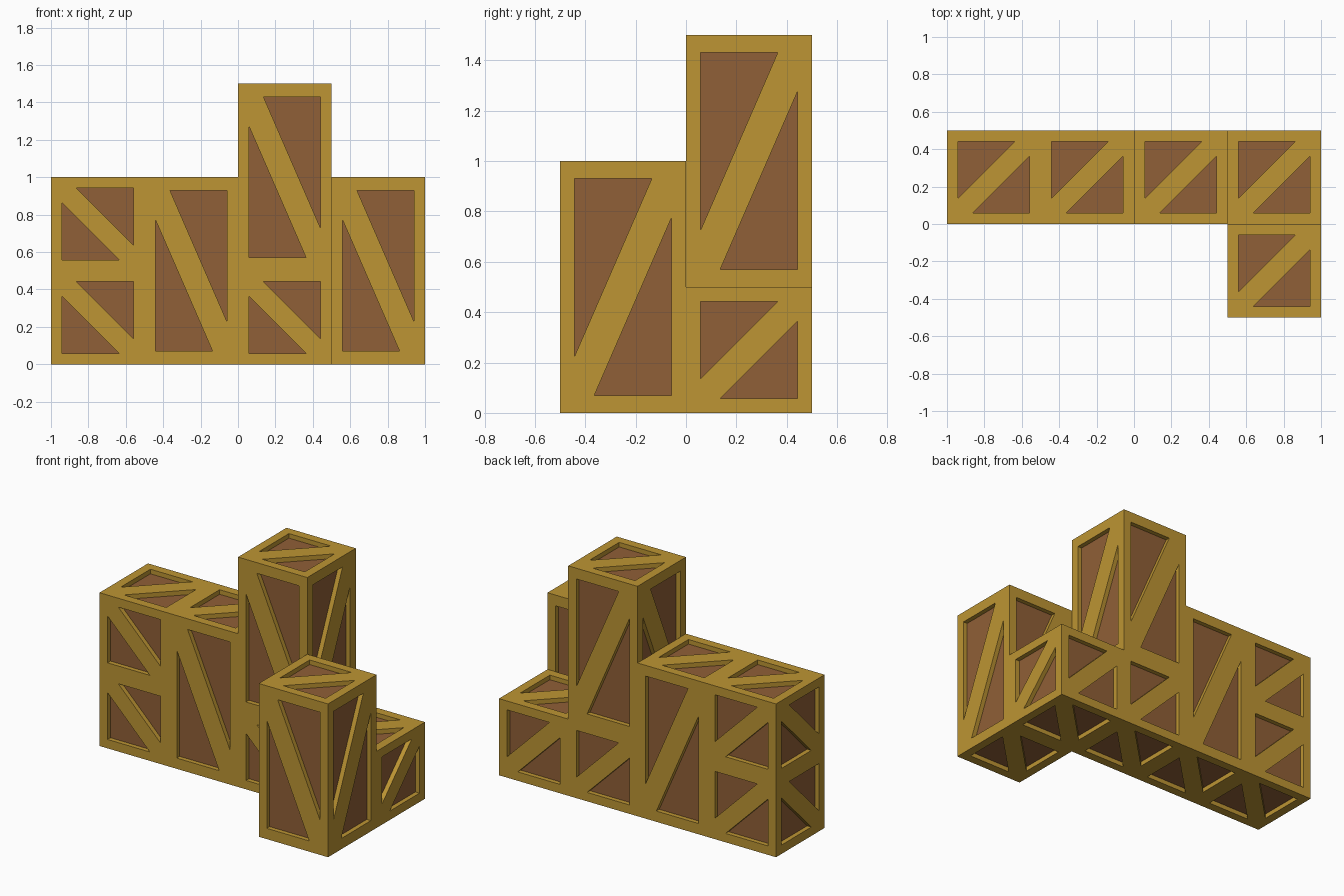
import bpy, bmesh
from mathutils import Vector

if "Cube" in bpy.data.objects:
    bpy.data.objects.remove(bpy.data.objects["Cube"])

RIM = 0.058      # frame width across
BAR = 0.078      # gap left by the diagonal brace
DEPTH = 0.03     # how far panels sit back


def material(name, rgb):
    m = bpy.data.materials.new(name)
    m.diffuse_color = (*rgb, 1)
    m.use_nodes = True
    m.node_tree.nodes["Principled BSDF"].inputs["Base Color"].default_value = m.diffuse_color
    return m


frame_mat = material("frame_wood", (0.51, 0.30, 0.033))
panel_mat = material("panel_wood", (0.28, 0.115, 0.038))


def add_side(bm, size, ua, va, na, far, flip):
    """One crate side: rim, diagonal brace and two recessed triangular panels."""
    w, h = size[ua], size[va]
    rv = 0.07 if h > 0.75 else RIM

    def vert(p, d=0.0):
        co = Vector((0, 0, 0))
        co[ua] = w - p[0] if flip else p[0]
        co[va] = p[1]
        co[na] = size[na] - d if far else d
        return bm.verts.new(co)

    l, r, b, t = RIM, w - RIM, rv, h - rv
    gap = BAR * h / w
    outer = [(0, 0), (w, 0), (w, h), (0, h)]
    low = [(l, t - gap), (l, b), (r - BAR, b)]
    up = [(l + BAR, t), (r, t), (r, b + gap)]
    o00, o10, o11, o01 = [vert(p) for p in outer]
    la, lb, lc = lv = [vert(p) for p in low]
    ua_, ub, uc = uv = [vert(p) for p in up]

    # rim and brace
    for f in ((o00, o10, lc, lb), (o01, o00, lb, la), (o10, o11, ub, uc),
              (o11, o01, ua_, ub), (o01, la, lc, o10, uc, ua_)):
        bm.faces.new(f)
    # recess walls and panel
    for pts, top in ((low, lv), (up, uv)):
        floor = [vert(p, DEPTH) for p in pts]
        for i in range(3):
            j = (i + 1) % 3
            bm.faces.new((top[i], top[j], floor[j], floor[i]))
        bm.faces.new(floor).material_index = 1


def crate(name, corner, height):
    size = (0.5, 0.5, height)
    bm = bmesh.new()
    for far in (False, True):
        add_side(bm, size, 0, 2, 1, far, False)   # front / back
        add_side(bm, size, 1, 2, 0, far, True)    # left / right
        add_side(bm, size, 0, 1, 2, far, True)    # bottom / top
    bmesh.ops.remove_doubles(bm, verts=bm.verts, dist=1e-5)
    bmesh.ops.recalc_face_normals(bm, faces=bm.faces)
    me = bpy.data.meshes.new(name)
    bm.to_mesh(me)
    bm.free()
    me.materials.append(frame_mat)
    me.materials.append(panel_mat)
    ob = bpy.data.objects.new(name, me)
    ob.location = corner
    bpy.context.collection.objects.link(ob)


# small cube crates
crate("small_crate_left_lower", (-1, 0, 0), 0.5)
crate("small_crate_left_upper", (-1, 0, 0.5), 0.5)
crate("small_crate_middle", (0, 0, 0), 0.5)
crate("small_crate_right", (0.5, 0, 0), 0.5)
# tall crates
crate("tall_crate_back", (-0.5, 0, 0), 1)
crate("tall_crate_top", (0, 0, 0.5), 1)
crate("tall_crate_front", (0.5, -0.5, 0), 1)
